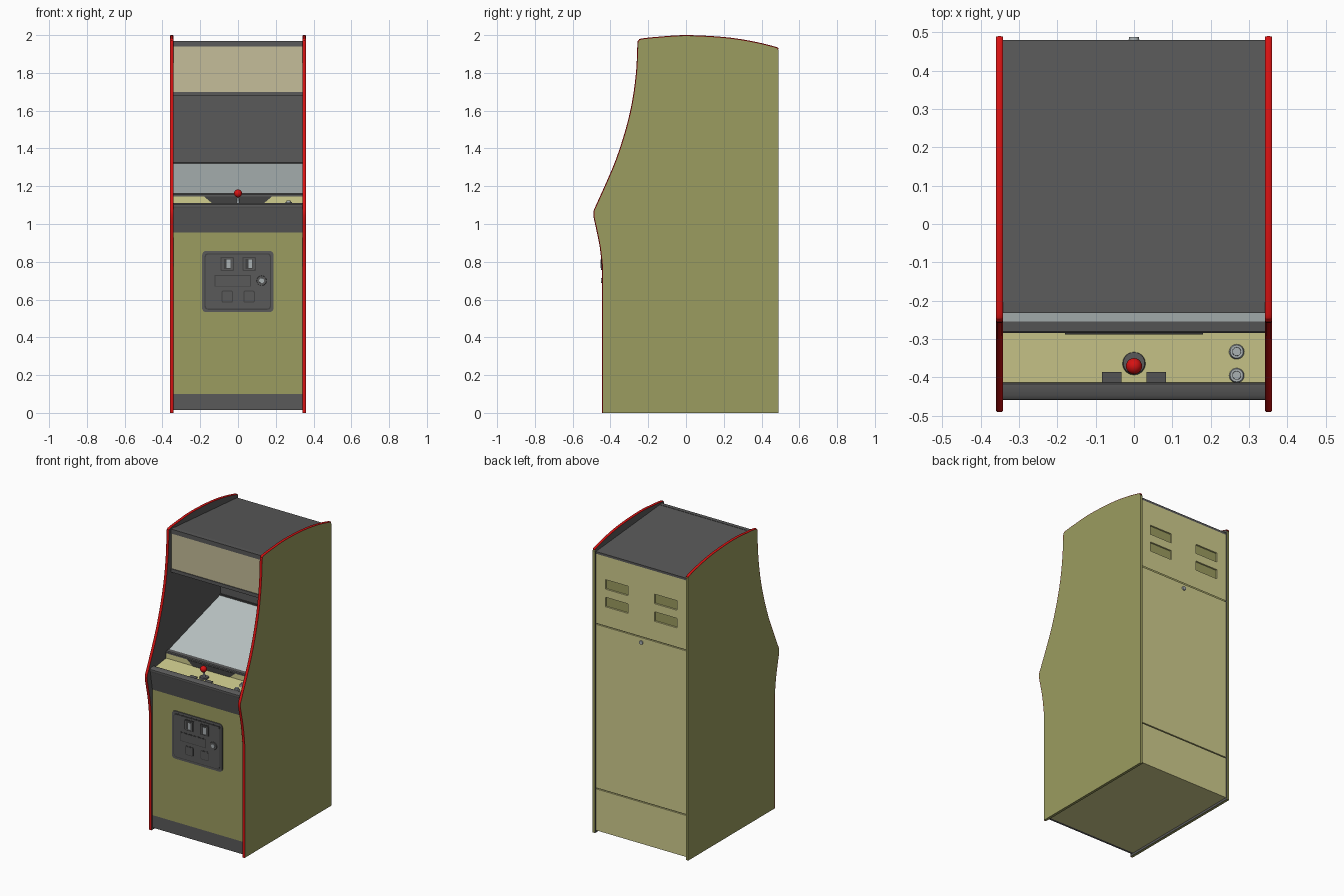
import bpy, bmesh, math
from mathutils import Vector

if "Cube" in bpy.data.objects:
    bpy.data.objects.remove(bpy.data.objects["Cube"])


def material(name, r, g, b):
    m = bpy.data.materials.new(name)
    m.diffuse_color = (r, g, b, 1)
    m.use_nodes = True
    m.node_tree.nodes["Principled BSDF"].inputs["Base Color"].default_value = m.diffuse_color
    return m


OLIVE = material("olive paint", 0.33, 0.335, 0.115)
PALE = material("pale yellow paint", 0.63, 0.61, 0.27)
DARK = material("dark grey", 0.10, 0.10, 0.10)
BLACK = material("charcoal", 0.055, 0.055, 0.055)
RED = material("red trim", 0.68, 0.006, 0.006)
GLASS = material("screen glass", 0.50, 0.56, 0.56)
SIGN = material("marquee tan", 0.56, 0.51, 0.32)
METAL = material("metal", 0.40, 0.44, 0.45)


def finish(name, bm, *mats, smooth=False):
    bmesh.ops.recalc_face_normals(bm, faces=bm.faces)
    me = bpy.data.meshes.new(name)
    bm.to_mesh(me)
    bm.free()
    for m in mats:
        me.materials.append(m)
    ob = bpy.data.objects.new(name, me)
    bpy.context.collection.objects.link(ob)
    if smooth:
        bpy.ops.object.select_all(action='DESELECT')
        ob.select_set(True)
        bpy.context.view_layer.objects.active = ob
        bpy.ops.object.shade_smooth_by_angle(angle=math.radians(40))
    return ob


def solid(name, pts, vec, *mats, smooth=False):
    """Extrude a closed 3D outline along a vector."""
    bm = bmesh.new()
    f = bm.faces.new([bm.verts.new(p) for p in pts])
    ext = bmesh.ops.extrude_face_region(bm, geom=[f], use_keep_orig=True)
    bmesh.ops.translate(bm, vec=vec, verts=[v for v in ext["geom"] if isinstance(v, bmesh.types.BMVert)])
    return finish(name, bm, *mats, smooth=smooth)


W = 0.342  # half width between the side panels


def across(name, yz, mat, smooth=False):
    return solid(name, [(-W, y, z) for y, z in yz], (2 * W, 0, 0), mat, smooth=smooth)


def slab(name, y0, y1, z0, z1, mat):
    return across(name, [(y0, z0), (y1, z0), (y1, z1), (y0, z1)], mat)


def plate(name, x0, x1, z0, z1, front, back, mat, r=0.0):
    """Upright plate facing the front, with optional rounded corners."""
    pts = []
    for cx, cz, a in ((x1 - r, z1 - r, 0), (x0 + r, z1 - r, 90), (x0 + r, z0 + r, 180), (x1 - r, z0 + r, 270)):
        for k in range(5 if r else 1):
            t = math.radians(a + k * 22.5)
            pts.append((cx + r * math.cos(t), front, cz + r * math.sin(t)))
    return solid(name, pts, (0, back - front, 0), mat)


def rod(name, p0, p1, r0, r1, mat, n=24):
    p0, p1 = Vector(p0), Vector(p1)
    d = p1 - p0
    bm = bmesh.new()
    bmesh.ops.create_cone(bm, cap_ends=True, segments=n, radius1=r0, radius2=r1, depth=d.length)
    bmesh.ops.rotate(bm, verts=bm.verts, matrix=d.to_track_quat('Z', 'Y').to_matrix())
    bmesh.ops.translate(bm, vec=(p0 + p1) / 2, verts=bm.verts)
    return finish(name, bm, mat, smooth=True)


# Side silhouette (y, z), front foot up and over to the back of the top
KEYS = [(-0.444, 0.77), (-0.457, 0.88), (-0.477, 0.98), (-0.489, 1.035), (-0.489, 1.07),
        (-0.474, 1.105), (-0.42, 1.225), (-0.37, 1.345), (-0.32, 1.50), (-0.285, 1.65),
        (-0.264, 1.81), (-0.257, 1.955), (-0.251, 1.973), (-0.235, 1.982), (-0.15, 1.991),
        (0.0, 2.0), (0.2, 1.99), (0.35, 1.968), (0.475, 1.938), (0.49, 1.925)]


def spline(keys, steps=4):
    k = [Vector(p) for p in keys]
    k = [k[0]] + k + [k[-1]]
    out = []
    for a, b, c, d in zip(k, k[1:], k[2:], k[3:]):
        for i in range(steps):
            t = i / steps
            out.append(0.5 * (2 * b + (c - a) * t + (2 * a - 5 * b + 4 * c - d) * t * t
                              + (3 * b - a - 3 * c + d) * t ** 3))
    return out + [k[-1]]


path = [Vector((-0.444, 0.0))] + spline(KEYS)
normals = []
for i in range(len(path)):
    t = (path[min(i + 1, len(path) - 1)] - path[max(i - 1, 0)]).normalized()
    normals.append(Vector((-t.y, t.x)))
inner = [p - n * 0.005 for p, n in zip(path, normals)]

# Side panels (dark inside) and red edge trim
for side, s in (("left", -1), ("right", 1)):
    outline = inner + [Vector((0.49, 1.918)), Vector((0.49, 0.0))]
    ob = solid(side + "_side_panel", [(s * 0.36, p.x, p.y) for p in outline], (-s * 0.018, 0, 0), OLIVE, DARK)
    for f in ob.data.polygons:
        if f.normal.x * s < -0.9:
            f.material_index = 1
    bm = bmesh.new()
    section = [(-0.009, 0.0), (-0.009, 0.002), (-0.006, 0.0045), (0, 0.005),
               (0.006, 0.0045), (0.009, 0.002), (0.009, 0.0)]
    rows = [[bm.verts.new((s * 0.351 + dx, p.x + n.x * h, p.y + n.y * h)) for dx, h in section]
            for p, n in zip(inner, normals)]
    for a, b in zip(rows, rows[1:]):
        for i in range(len(section) - 1):
            bm.faces.new((a[i], a[i + 1], b[i + 1], b[i]))
    bm.faces.new(rows[0])
    bm.faces.new(rows[-1])
    finish(side + "_edge_trim", bm, RED, smooth=True)

# Lower front, floor and top
slab("kick_plate", -0.432, -0.415, 0.015, 0.10, DARK)
slab("front_panel", -0.432, -0.415, 0.10, 0.955, OLIVE)
slab("floor", -0.415, 0.48, 0.015, 0.03, PALE)
across("roof", [(-0.205, 1.968), (0.48, 1.912), (0.48, 1.897), (-0.205, 1.953)], DARK)

# Control panel
across("control_apron", [(-0.432, 0.955), (-0.455, 1.085), (-0.42, 1.085), (-0.41, 0.955)], DARK)
across("control_front_rail", [(-0.457, 1.085), (-0.460, 1.092), (-0.458, 1.102), (-0.448, 1.110),
                              (-0.418, 1.110), (-0.414, 1.105), (-0.414, 1.085)], DARK, smooth=True)
across("control_deck", [(-0.414, 1.095), (-0.282, 1.112), (-0.282, 1.09), (-0.414, 1.075)], PALE)
slab("control_back_riser", -0.284, -0.270, 1.09, 1.146, PALE)
solid("riser_dark_panel", [(-0.18, -0.288, 1.146), (0.18, -0.288, 1.146), (0.14, -0.288, 1.112),
                           (-0.14, -0.288, 1.112)], (0, 0.004, 0), BLACK)
for side, s in (("left", -1), ("right", 1)):
    y0, y1 = -0.414, -0.386
    solid(side + "_deck_plate", [(s * 0.033, y0, 1.098), (s * 0.083, y0, 1.098),
                                 (s * 0.083, y1, 1.102), (s * 0.033, y1, 1.102)], (0, 0, 0.004), DARK)
rod("joystick_base", (0, -0.363, 1.098), (0, -0.363, 1.108), 0.031, 0.028, DARK)
rod("joystick_shaft", (0, -0.363, 1.105), (0, -0.370, 1.15), 0.008, 0.006, METAL, 12)
bm = bmesh.new()
bmesh.ops.create_uvsphere(bm, u_segments=24, v_segments=12, radius=0.021)
bmesh.ops.translate(bm, vec=(0, -0.371, 1.162), verts=bm.verts)
finish("joystick_ball", bm, RED, smooth=True)
for name, y, z in (("front", -0.395, 1.096), ("rear", -0.333, 1.105)):
    rod(name + "_button_ring", (0.268, y, z), (0.268, y, z + 0.011), 0.020, 0.017, METAL)
    rod(name + "_button", (0.268, y, z), (0.268, y, z + 0.020), 0.012, 0.011, METAL)

# Screen recess
across("screen_lip", [(-0.285, 1.145), (-0.285, 1.155), (-0.280, 1.160), (-0.255, 1.163), (-0.255, 1.145)], DARK)
across("screen_glass", [(-0.255, 1.160), (0.30, 1.322), (0.30, 1.312), (-0.255, 1.150)], GLASS)
slab("screen_back_lip", 0.292, 0.30, 1.318, 1.329, BLACK)
slab("recess_back", 0.30, 0.31, 1.30, 1.69, DARK)
slab("recess_ceiling", -0.21, 0.31, 1.68, 1.69, DARK)

# Marquee
slab("marquee_lower_rail", -0.232, -0.205, 1.677, 1.70, DARK)
slab("marquee_sign", -0.227, -0.21, 1.70, 1.94, SIGN)
slab("marquee_upper_rail", -0.232, -0.205, 1.94, 1.97, DARK)

# Coin door
plate("coin_door_frame", -0.19, 0.188, 0.533, 0.858, -0.438, -0.43, DARK, 0.022)
plate("coin_door_gap", -0.177, 0.175, 0.546, 0.845, -0.4385, -0.43, BLACK, 0.018)
plate("coin_door", -0.171, 0.169, 0.552, 0.839, -0.442, -0.43, DARK, 0.015)
plate("door_slot_border", -0.125, 0.068, 0.668, 0.731, -0.443, -0.44, BLACK)
plate("door_slot_plate", -0.120, 0.063, 0.673, 0.726, -0.4445, -0.44, DARK)
for side, c in (("left", -0.057), ("right", 0.059)):
    plate(side + "_coin_slot_border", c - 0.036, c + 0.036, 0.752, 0.826, -0.444, -0.44, BLACK, 0.006)
    plate(side + "_coin_slot", c - 0.030, c + 0.030, 0.757, 0.821, -0.450, -0.44, DARK, 0.006)
    plate(side + "_coin_opening", c - 0.018, c + 0.018, 0.763, 0.815, -0.451, -0.44, BLACK)
    plate(side + "_coin_insert", c - 0.010 + 0.006, c + 0.016, 0.767, 0.811, -0.4525, -0.44, METAL)
    plate(side + "_return_border", c - 0.030, c + 0.030, 0.584, 0.647, -0.443, -0.44, BLACK, 0.008)
    plate(side + "_return_flap", c - 0.025, c + 0.025, 0.589, 0.642, -0.4445, -0.44, DARK, 0.006)
rod("door_lock_collar", (0.125, -0.44, 0.70), (0.125, -0.446, 0.70), 0.027, 0.025, DARK)
rod("door_lock", (0.125, -0.44, 0.70), (0.125, -0.449, 0.70), 0.014, 0.013, METAL)

# Back: panels with thin gaps between, the upper one with four recessed vents
slab("back_liner", 0.462, 0.470, 0.02, 1.90, OLIVE)
slab("back_lower_panel", 0.470, 0.48, 0.015, 0.297, PALE)
slab("back_door", 0.470, 0.48, 0.304, 1.417, PALE)
xs = [-W, -0.27, -0.10, 0.10, 0.27, W]
zs = [1.424, 1.555, 1.62, 1.675, 1.74, 1.897]
bm = bmesh.new()
grid = [[bm.verts.new((x, 0.48, z)) for x in xs] for z in zs]
vents = []
for j in range(5):
    for i in range(5):
        f = bm.faces.new((grid[j][i], grid[j + 1][i], grid[j + 1][i + 1], grid[j][i + 1]))
        if i in (1, 3) and j in (1, 3):
            vents.append(f)
bm.normal_update()
bmesh.ops.inset_individual(bm, faces=vents, thickness=0.001, depth=0)
for f in vents:
    f.material_index = 1
    bmesh.ops.translate(bm, vec=(0, -0.014, 0), verts=f.verts)
finish("back_vent_panel", bm, PALE, METAL)
rod("back_lock", (0, 0.478, 1.385), (0, 0.488, 1.385), 0.014, 0.013, METAL)
